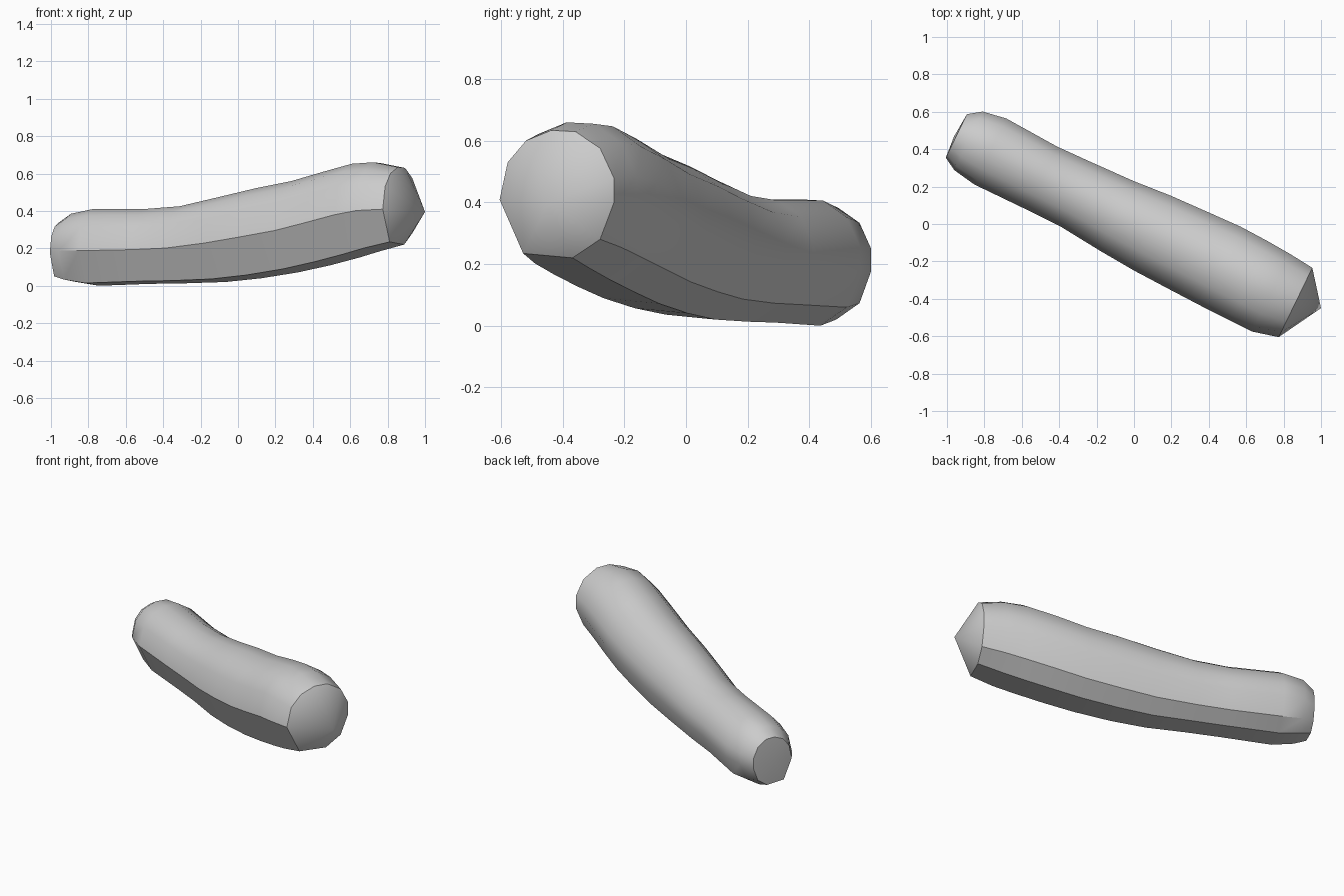
import bpy
import bmesh
from math import radians
from mathutils import Vector

default_cube = bpy.data.objects.get("Cube")
if default_cube:
    bpy.data.objects.remove(default_cube, do_unlink=True)

# Horizontal axis of the body and the direction across it
along = Vector((0.9, -0.436, 0))
across = Vector((0.436, 0.9, 0))

# Unit cross-section: rounded back, flat facets underneath
section = [(-1, -.05), (-.86, .53), (-.54, .87), (-.1, 1.03), (.32, 1.01),
           (.75, .75), (.99, .29), (.99, -.1), (.75, -.67), (.27, -.96),
           (-.59, -.89)]

# Stations: distance along, sideways offset, half width, bottom, top
stations = [(-1.06, .01, .13, .04, .34), (-.99, .015, .175, .02, .385),
            (-.86, .015, .197, 0, .41), (-.55, .007, .188, .01, .41),
            (-.34, .008, .192, .013, .425), (-.1, 0, .208, .02, .475),
            (.11, 0, .224, .04, .52), (.33, 0, .232, .072, .56),
            (.52, 0, .238, .11, .61), (.69, -.005, .236, .15, .652),
            (.82, -.01, .232, .185, .66), (.96, 0, .207, .22, .634)]


def place(u, v, z):
    """Point from distance along, distance across and height."""
    point = along * u + across * v
    point.z = z
    return point


def add_ring(bm, u, offset, half_width, bottom, top):
    """One cross-section fitted between its bottom and top heights."""
    half_height = (top - bottom) / 1.99
    centre = bottom + 0.96 * half_height
    return [bm.verts.new(place(u, offset + half_width * v, centre + half_height * z))
            for v, z in section]


def add_cap(bm, ring, apex):
    """Close an end with a fan of triangles meeting at the apex."""
    tip = bm.verts.new(apex)
    for a, b in zip(ring, ring[1:] + ring[:1]):
        bm.faces.new((a, b, tip))


# Loft the body through its stations and close both ends
bm = bmesh.new()
rings = [add_ring(bm, *station) for station in stations]
for near, far in zip(rings, rings[1:]):
    count = len(near)
    for i in range(count):
        j = (i + 1) % count
        bm.faces.new((near[i], near[j], far[j], far[i]))
add_cap(bm, rings[0], place(-1.07, 0.0, 0.2))
add_cap(bm, rings[-1], place(1.096, 0.031, 0.395))
bmesh.ops.recalc_face_normals(bm, faces=bm.faces)

mesh = bpy.data.meshes.new("curved_body")
bm.to_mesh(mesh)
bm.free()
body = bpy.data.objects.new("curved_body", mesh)
bpy.context.collection.objects.link(body)

# Plain grey surface
grey = bpy.data.materials.new("light_grey")
grey.use_nodes = True
colour = (0.6, 0.6, 0.6, 1)
grey.diffuse_color = colour
grey.node_tree.nodes["Principled BSDF"].inputs["Base Color"].default_value = colour
mesh.materials.append(grey)

# Smooth back with crisp lower facets and end rims
bpy.ops.object.select_all(action="DESELECT")
body.select_set(True)
bpy.context.view_layer.objects.active = body
bpy.ops.object.shade_smooth_by_angle(angle=radians(34))
